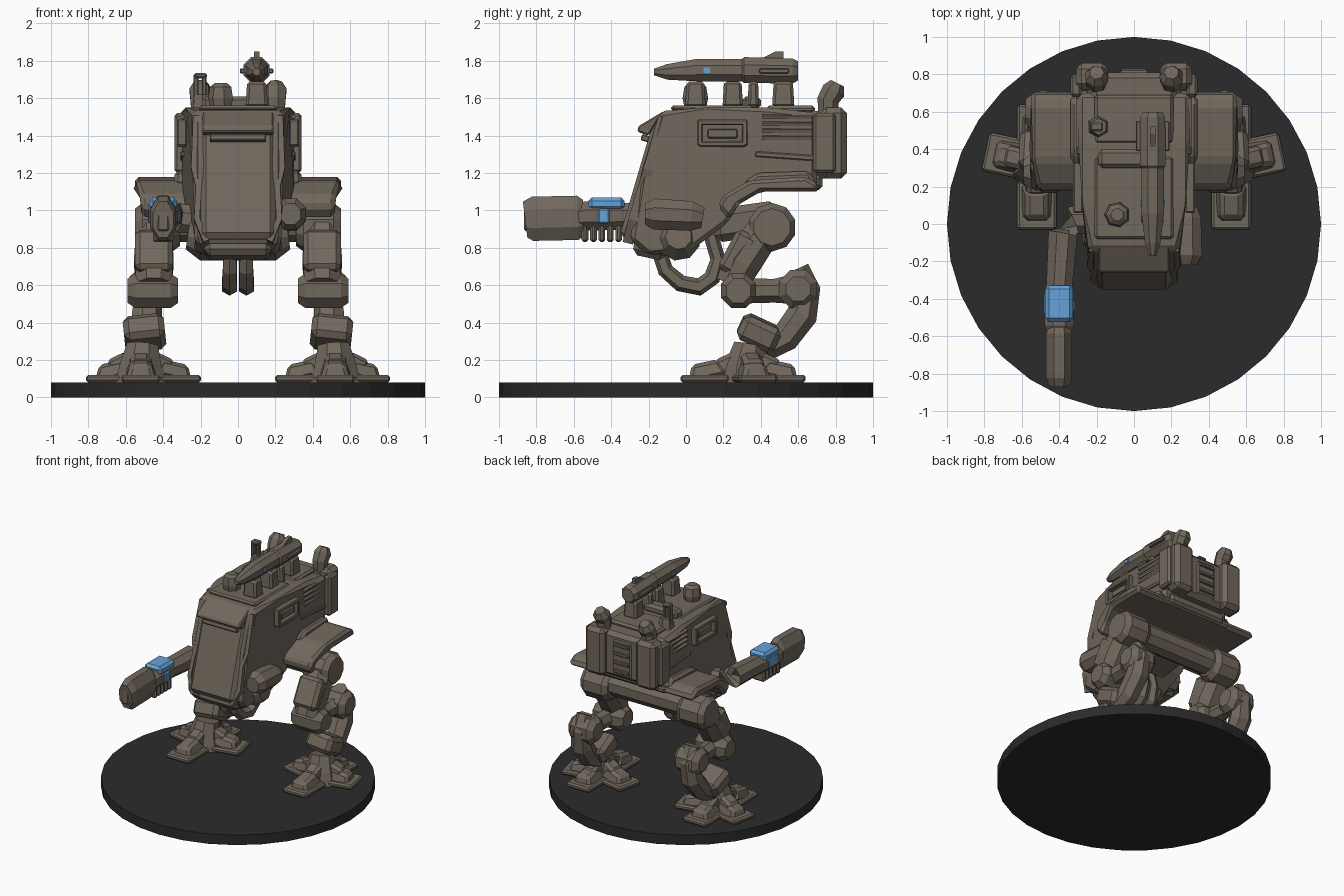
import bpy, bmesh, math
from mathutils import Vector, Matrix, Euler


def material(name, rgb):
    m = bpy.data.materials.new(name)
    m.diffuse_color = (*rgb, 1)
    return m


BROWN = material("drab brown", (0.165, 0.138, 0.108))
DARK = material("base black", (0.024, 0.024, 0.024))
BLUE = material("glow blue", (0.13, 0.36, 0.68))


def finish(name, bm, mat=BROWN, mirror=False, bevel=0.0):
    bmesh.ops.recalc_face_normals(bm, faces=bm.faces)
    if bevel:
        bmesh.ops.bevel(bm, geom=bm.edges[:], offset=bevel, segments=1, affect='EDGES', clamp_overlap=True)
    me = bpy.data.meshes.new(name)
    bm.to_mesh(me)
    bm.free()
    me.materials.append(mat)
    ob = bpy.data.objects.new(name, me)
    bpy.context.collection.objects.link(ob)
    if mirror:
        mod = ob.modifiers.new("mirror", 'MIRROR')
        mod.use_mirror_merge = False
    return ob


def box(name, c, s, rot=(0, 0, 0), bevel=0.015, top=1.0, **kw):
    """Box at centre c with size s; top scales the upper face."""
    bm = bmesh.new()
    bmesh.ops.create_cube(bm, size=1)
    for v in bm.verts:
        k = top if v.co.z > 0 else 1
        v.co = Vector((v.co.x * s[0] * k, v.co.y * s[1] * k, v.co.z * s[2]))
    m = Matrix.Translation(c) @ Euler([math.radians(a) for a in rot]).to_matrix().to_4x4()
    bm.transform(m)
    return finish(name, bm, bevel=bevel, **kw)


def tube(name, pts, radii, n=8, phase=0.5, **kw):
    """Faceted tube along pts; a radius is a number or (sideways, other) pair."""
    bm = bmesh.new()
    pts = [Vector(p) for p in pts]
    rings = []
    for i, p in enumerate(pts):
        d = (pts[min(i + 1, len(pts) - 1)] - pts[max(i - 1, 0)]).normalized()
        ref = Vector((1, 0, 0)) if abs(d.x) < 0.8 else Vector((0, 1, 0))
        side = (ref - d * ref.dot(d)).normalized()
        up = d.cross(side)
        r = radii[i] if isinstance(radii, list) else radii
        rs, ru = r if isinstance(r, tuple) else (r, r)
        ang = [2 * math.pi * (k + phase) / n for k in range(n)]
        rings.append([bm.verts.new(p + side * rs * math.cos(a) + up * ru * math.sin(a)) for a in ang])
    for a, b in zip(rings, rings[1:]):
        for k in range(n):
            bm.faces.new((a[k], a[(k + 1) % n], b[(k + 1) % n], b[k]))
    bm.faces.new(rings[0])
    bm.faces.new(rings[-1])
    return finish(name, bm, **kw)


def prism(name, prof, x0, x1, shape=None, **kw):
    """Side profile of (y, z) points extruded from x0 to x1."""
    bm = bmesh.new()
    a, b = ([bm.verts.new((x, y, z)) for y, z in prof] for x in (x0, x1))
    bm.faces.new(a)
    bm.faces.new(b)
    for i in range(len(prof)):
        j = (i + 1) % len(prof)
        bm.faces.new((a[i], a[j], b[j], b[i]))
    if shape:
        for v in bm.verts:
            v.co.x *= shape(v.co.y, v.co.z)
    return finish(name, bm, **kw)


# Round base
tube("base", [(0, 0, 0), (0, 0, 0.08)], 1.0, n=32, phase=0, mat=DARK)

# Hull, narrower towards the nose and the belly
prism("hull", [(-0.14, 1.53), (-0.24, 1.2), (-0.3, 0.84), (-0.2, 0.76), (0.02, 0.78), (0.22, 0.93),
               (0.3, 1.06), (0.4, 1.12), (0.7, 1.12), (0.7, 1.52), (0.45, 1.55), (0.1, 1.55)],
      -0.3, 0.3, shape=lambda y, z: (0.8 if y < -0.1 else 1.0) * (0.85 if z < 0.82 else 1.0), bevel=0.025)

# Nose armour: slanted plate with rim, hood and belly lip
SL = math.degrees(math.atan2(0.2, 0.68))
box("nose_plate", (0, -0.225, 1.18), (0.40, 0.07, 0.70), (-SL, 0, 0), bevel=0.03)
tube("nose_rim", [(0.17, -0.31, 0.83), (0.22, -0.28, 0.95), (0.21, -0.23, 1.12), (0.235, -0.2, 1.22),
                  (0.225, -0.12, 1.5)], (0.022, 0.04), n=4, mirror=True)
prism("vision_hood", [(-0.12, 1.53), (-0.255, 1.45), (-0.26, 1.42), (-0.2, 1.4)], -0.19, 0.19, bevel=0.008)
box("vision_slit", (0, -0.215, 1.385), (0.30, 0.05, 0.035), (-SL, 0, 0), bevel=0.006)
box("belly_lip", (0, -0.19, 0.80), (0.36, 0.18, 0.11), (-12, 0, 0), bevel=0.03)

# Side windows, louvres and panel strips
for s, (y, z, w, h) in {"top": (0.195, 1.47, 0.27, 0.03), "bottom": (0.195, 1.355, 0.25, 0.03),
                        "front": (0.075, 1.41, 0.03, 0.13), "back": (0.315, 1.41, 0.03, 0.13)}.items():
    box("window_frame_" + s, (0.3, y, z), (0.05, w, h), bevel=0.006, mirror=True)
box("window_shutter", (0.298, 0.195, 1.41), (0.03, 0.16, 0.05), bevel=0.006, mirror=True)
for i in range(4):
    box("louvre", (0.295, 0.54, 1.39 + i * 0.037), (0.025, 0.26, 0.018), (0, 20, 0), bevel=0, mirror=True)
box("side_strip", (0.295, 0.53, 1.29), (0.025, 0.32, 0.03), (-4, 0, 0), bevel=0.006, mirror=True)

# Fenders above the legs, with the flat floor between them
prism("fender", [(0.17, 1.02), (0.2, 1.08), (0.34, 1.16), (0.64, 1.18), (0.71, 1.14), (0.7, 1.1),
                 (0.4, 1.1), (0.28, 1.03), (0.23, 0.95)], 0.26, 0.55,
      shape=lambda y, z: 0.94 if z < 1.09 else 1.0, bevel=0.025, mirror=True)
prism("fender_skirt", [(0.3, 1.14), (0.38, 1.2), (0.66, 1.21), (0.7, 1.14)], 0.26, 0.34, bevel=0.02, mirror=True)
box("hull_floor", (0, 0.52, 1.125), (0.62, 0.38, 0.05), bevel=0.015)

# Engine and exhausts at the back
box("engine", (0, 0.72, 1.35), (0.46, 0.18, 0.36), bevel=0.03)
box("radiator", (0, 0.79, 1.34), (0.16, 0.06, 0.28), bevel=0.01)
for z in (1.24, 1.31, 1.38, 1.45):
    box("radiator_bar", (0, 0.82, z), (0.14, 0.03, 0.025), bevel=0.005)
box("exhaust_casing", (0.225, 0.79, 1.36), (0.17, 0.14, 0.38), bevel=0.03, mirror=True)
box("casing_rib", (0.31, 0.74, 1.36), (0.06, 0.12, 0.32), bevel=0.015, mirror=True)
tube("exhaust_stack", [(0.2, 0.76, 1.52), (0.2, 0.76, 1.59), (0.2, 0.79, 1.64), (0.2, 0.81, 1.68)],
     [0.055, 0.06, 0.065, 0.04], n=7, mirror=True)
box("back_sill", (0, 0.68, 1.15), (0.5, 0.1, 0.08), bevel=0.02)

# Roof details
box("roof_panel", (0, 0.14, 1.545), (0.42, 0.44, 0.03), bevel=0.012)
box("roof_ridge", (-0.04, 0.35, 1.575), (0.3, 0.1, 0.07), bevel=0.02)
box("roof_back", (0, 0.56, 1.54), (0.42, 0.26, 0.04), bevel=0.015)
tube("periscope", [(-0.09, 0.05, 1.55), (-0.09, 0.05, 1.6), (-0.09, 0.05, 1.66), (-0.09, 0.05, 1.68)],
     [0.06, 0.07, 0.06, 0.035], n=7)
for x in (-0.225, -0.18):
    box("aerial_bar", (x, 0.52, 1.64), (0.025, 0.04, 0.18), bevel=0.006)
box("aerial_cap", (-0.2, 0.52, 1.72), (0.07, 0.05, 0.03), bevel=0.01)
tube("aerial_base", [(-0.19, 0.52, 1.54), (-0.19, 0.52, 1.62)], [0.06, 0.045], n=6)

# Roof rocket on its mounts
tube("rocket", [(0.1, -0.17, 1.74), (0.1, -0.1, 1.74), (0.1, 0.06, 1.75), (0.1, 0.3, 1.75), (0.1, 0.31, 1.75),
                (0.1, 0.57, 1.745), (0.1, 0.6, 1.745)], [0.02, 0.045, 0.065, 0.065, 0.075, 0.072, 0.055], n=8)
prism("rocket_fin", [(0.38, 1.8), (0.48, 1.85), (0.52, 1.85), (0.52, 1.78)], 0.085, 0.115)
box("rocket_side_fin", (0.1, 0.47, 1.745), (0.18, 0.16, 0.025), bevel=0.005)
for y, w in ((0.05, 0.11), (0.25, 0.11), (0.36, 0.06), (0.52, 0.12)):
    box("rocket_mount", (0.1, y, 1.62), (0.12, w, 0.14), bevel=0.015, top=0.85)
for x in (0.163, 0.037):
    box("rocket_light", (x, 0.11, 1.75), (0.008, 0.035, 0.03), bevel=0, mat=BLUE)

# Gun arm on the left, with glowing chamber
tube("gun_arm", [(-0.22, 0.02, 0.95), (-0.33, 0.02, 0.96), (-0.38, -0.05, 0.97), (-0.4, -0.34, 0.97)],
     [0.08, 0.085, 0.085, 0.075], n=8)
tube("gun_chamber", [(-0.4, -0.29, 0.97), (-0.4, -0.34, 0.97), (-0.4, -0.54, 0.97), (-0.4, -0.58, 0.96)],
     [0.06, 0.08, 0.085, 0.07], n=8)
tube("gun_barrel", [(-0.4, -0.54, 0.965), (-0.4, -0.58, 0.96), (-0.4, -0.82, 0.955), (-0.4, -0.86, 0.95)],
     [(0.06, 0.1), (0.075, 0.128), (0.075, 0.128), (0.06, 0.105)], n=8)
box("gun_muzzle", (-0.4, -0.855, 0.95), (0.06, 0.02, 0.12), bevel=0.008)
box("glow_coil", (-0.4, -0.425, 1.035), (0.15, 0.195, 0.07), bevel=0.02, mat=BLUE)
box("glow_right", (-0.33, -0.44, 0.97), (0.03, 0.06, 0.08), bevel=0.008, mat=BLUE)
box("glow_left", (-0.45, -0.425, 0.985), (0.06, 0.13, 0.11), bevel=0.015, mat=BLUE)
for i in range(5):
    box("gun_cable", (-0.4, -0.54 + i * 0.045, 0.88), (0.11, 0.036, 0.1), bevel=0.012)

# Right-hand sponson, belly joint and hanging hoses
tube("sponson", [(0.28, -0.22, 0.98), (0.28, -0.17, 0.98), (0.28, 0.03, 0.97), (0.28, 0.09, 0.96)],
     [0.06, 0.09, 0.085, 0.06], n=8)
tube("belly_joint", [(-0.27, -0.04, 0.86), (-0.2, -0.04, 0.85), (0.2, -0.04, 0.85), (0.27, -0.04, 0.86)],
     [0.07, 0.12, 0.12, 0.07], n=9)
tube("belly_hose", [(0.045, -0.15, 0.8), (0.045, -0.11, 0.68), (0.045, -0.03, 0.61), (0.045, 0.07, 0.59),
                    (0.045, 0.14, 0.64), (0.04, 0.17, 0.74), (0.04, 0.13, 0.88)],
     [0.04, 0.042, 0.045, 0.047, 0.045, 0.04, 0.04], n=6, mirror=True)

# Hips, hung from the rear of the belly
tube("hip_axle", [(-0.36, 0.45, 0.93), (0.36, 0.45, 0.93)], 0.1, n=9)
box("pelvis", (0, 0.32, 0.94), (0.3, 0.36, 0.18), (8, 0, 0), bevel=0.04)

# Legs, mirrored
X = 0.45
tube("hip_joint", [(0.31, 0.46, 0.91), (0.35, 0.46, 0.91), (0.51, 0.46, 0.91), (0.55, 0.46, 0.91)],
     [0.1, 0.13, 0.13, 0.1], n=10, mirror=True)
tube("thigh", [(X, 0.43, 0.91), (X, 0.3, 0.72), (X, 0.24, 0.6)], [(0.1, 0.1), (0.115, 0.11), (0.1, 0.09)], n=8, mirror=True)
box("thigh_armour", (X, 0.28, 0.77), (0.2, 0.13, 0.24), (-28, 0, 0), bevel=0.025, mirror=True)
tube("knee", [(0.32, 0.28, 0.57), (0.36, 0.28, 0.57), (0.55, 0.28, 0.57), (0.59, 0.28, 0.57)],
     [0.07, 0.1, 0.1, 0.07], n=8, mirror=True)
tube("shin", [(0.46, 0.3, 0.57), (0.47, 0.47, 0.57), (0.48, 0.6, 0.58)], [0.07, 0.065, 0.085], n=7, mirror=True)
tube("hock", [(0.36, 0.6, 0.58), (0.4, 0.6, 0.58), (0.54, 0.6, 0.58), (0.58, 0.6, 0.58)],
     [0.07, 0.11, 0.11, 0.07], n=8, mirror=True)
tube("lower_leg", [(0.48, 0.6, 0.69), (0.48, 0.65, 0.58), (0.49, 0.62, 0.44), (0.5, 0.53, 0.32), (0.51, 0.42, 0.26)],
     [0.06, 0.07, 0.085, 0.08, 0.07], n=7, mirror=True)
box("ankle_armour", (0.5, 0.39, 0.345), (0.22, 0.22, 0.14), (-25, 6, 0), bevel=0.03, mirror=True)
tube("ankle", [(0.52, 0.32, 0.08), (0.52, 0.32, 0.17), (0.51, 0.34, 0.28)], [0.15, 0.12, 0.09], n=8, mirror=True)

# Four splayed toes on each foot
for a, length in ((-90, 0.36), (12, 0.28), (90, 0.31), (168, 0.31)):
    d = Vector((math.cos(math.radians(a)), math.sin(math.radians(a)), 0))
    c = Vector((0.52, 0.33, 0))
    box("toe_pad", c + d * (length - 0.13) + Vector((0, 0, 0.1)), (0.26, 0.21, 0.04), (0, 0, a), bevel=0.012, mirror=True)
    box("toe", c + d * (length - 0.14) + Vector((0, 0, 0.145)), (0.22, 0.17, 0.09), (0, 12, a), bevel=0.02, top=0.65, mirror=True)
    box("toe_knuckle", c + d * 0.11 + Vector((0, 0, 0.18)), (0.14, 0.13, 0.09), (0, 25, a), bevel=0.02, top=0.8, mirror=True)
